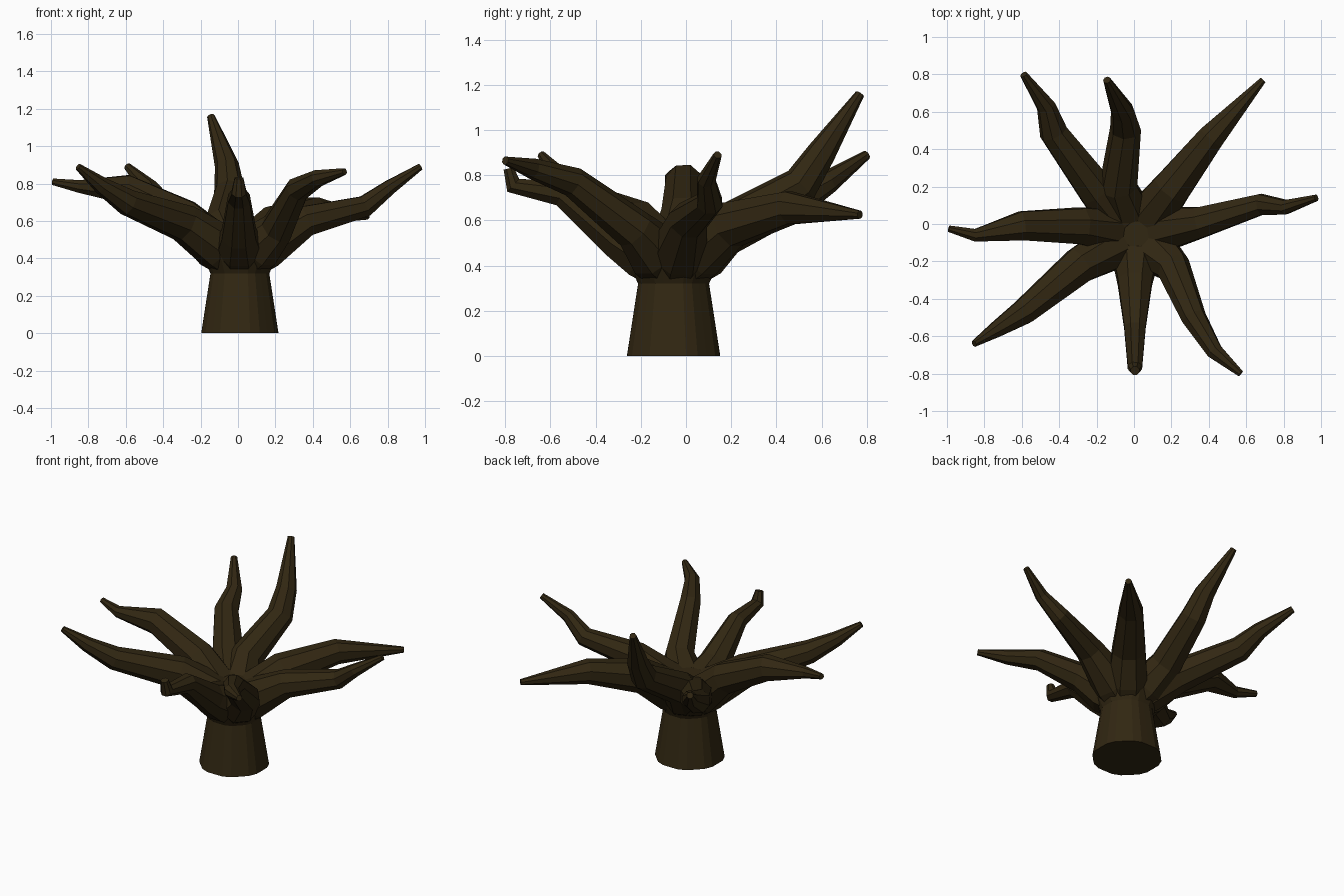
import bpy, bmesh, math
from mathutils import Vector

cube = bpy.data.objects.get("Cube")
if cube:
    bpy.data.objects.remove(cube, do_unlink=True)

bark = bpy.data.materials.new("dark_brown_bark")
bark.use_nodes = True
color = (0.031, 0.020, 0.006, 1)
bark.diffuse_color = color
bsdf = next(n for n in bark.node_tree.nodes if n.type == 'BSDF_PRINCIPLED')
bsdf.inputs["Base Color"].default_value = color
bsdf.inputs["Roughness"].default_value = 0.9

CENTRE = Vector((0.01, -0.055, 0))
UP = Vector((0, 0, 1))


def loft(name, rings):
    """Skin a list of vertex rings into a closed solid."""
    bm = bmesh.new()
    loops = [[bm.verts.new(p) for p in ring] for ring in rings]
    n = len(loops[0])
    for low, high in zip(loops, loops[1:]):
        for i in range(n):
            j = (i + 1) % n
            bm.faces.new((low[i], low[j], high[j], high[i]))
    bm.faces.new(loops[0])
    bm.faces.new(loops[-1])
    bmesh.ops.recalc_face_normals(bm, faces=bm.faces)
    mesh = bpy.data.meshes.new(name)
    bm.to_mesh(mesh)
    bm.free()
    mesh.materials.append(bark)
    obj = bpy.data.objects.new(name, mesh)
    bpy.context.collection.objects.link(obj)
    return obj


def trunk_ring(z, radius, sides=24):
    ring = []
    for i in range(sides):
        a = 2 * math.pi * i / sides
        r = radius * (1 if i % 3 else 0.97)
        ring.append(CENTRE + Vector((r * math.cos(a), r * math.sin(a), z)))
    return ring


def branch(name, points, sides=8):
    """Tapered limb through (x, y, z, radius) points, rooted in the trunk."""
    first = Vector(points[0][:3]) - CENTRE
    out = Vector((first.x, first.y, 0)).normalized()
    path = [CENTRE + UP * 0.36, CENTRE + out * 0.13 + UP * 0.46]
    path += [Vector(p[:3]) for p in points]
    radii = [0.10, 0.125] + [p[3] for p in points]
    rings = []
    for i, (p, r) in enumerate(zip(path, radii)):
        before = p - path[i - 1] if i else path[1] - p
        after = path[i + 1] - p if i + 1 < len(path) else before
        along = (before.normalized() + after.normalized()).normalized()
        side = Vector((out.y, -out.x, 0))
        side = (side - along * side.dot(along)).normalized()
        over = side.cross(along)
        ring = []
        for k in range(sides):
            a = 2 * math.pi * (k + 0.5) / sides
            ring.append(p + (side * math.cos(a) + over * math.sin(a)) * r * 1.04)
        rings.append(ring)
    return loft(name, rings)


# Trunk and the flared crown where the limbs meet
loft("trunk", [trunk_ring(0, 0.213), trunk_ring(0.32, 0.162)])
loft("crown", [trunk_ring(0.32, 0.162), trunk_ring(0.42, 0.21),
               trunk_ring(0.5, 0.17), trunk_ring(0.56, 0.07)])

# Eight limbs, each bending differently
limbs = {
    "back_right_branch": [(-0.2, 0.18, 0.55, 0.1), (-0.43, 0.49, 0.69, 0.075),
                          (-0.47, 0.63, 0.77, 0.05), (-0.59, 0.8, 0.89, 0.02)],
    "back_branch": [(-0.085, 0.2, 0.58, 0.1), (-0.045, 0.51, 0.76, 0.08),
                    (-0.06, 0.6, 0.9, 0.062), (-0.145, 0.77, 1.16, 0.02)],
    "back_left_branch": [(0.2, 0.19, 0.58, 0.105), (0.41, 0.46, 0.655, 0.075),
                         (0.69, 0.77, 0.625, 0.018)],
    "left_branch": [(0.36, 0.01, 0.6, 0.085), (0.68, 0.105, 0.68, 0.058),
                    (0.81, 0.09, 0.78, 0.04), (0.975, 0.14, 0.89, 0.018)],
    "front_left_branch": [(0.21, -0.23, 0.56, 0.09), (0.32, -0.5, 0.77, 0.065),
                          (0.43, -0.68, 0.83, 0.045), (0.57, -0.8, 0.865, 0.018)],
    "front_branch": [(0.005, -0.31, 0.53, 0.095), (0.005, -0.55, 0.72, 0.06),
                     (0.005, -0.765, 0.755, 0.04), (0.005, -0.785, 0.83, 0.024)],
    "front_right_branch": [(-0.29, -0.22, 0.59, 0.1), (-0.59, -0.47, 0.7, 0.07),
                           (-0.73, -0.56, 0.79, 0.045), (-0.855, -0.64, 0.89, 0.018)],
    "right_branch": [(-0.29, -0.01, 0.62, 0.1), (-0.6, -0.01, 0.77, 0.08),
                     (-0.85, -0.06, 0.785, 0.035), (-0.99, -0.025, 0.81, 0.018)],
}
for limb, pts in limbs.items():
    branch(limb, pts)
